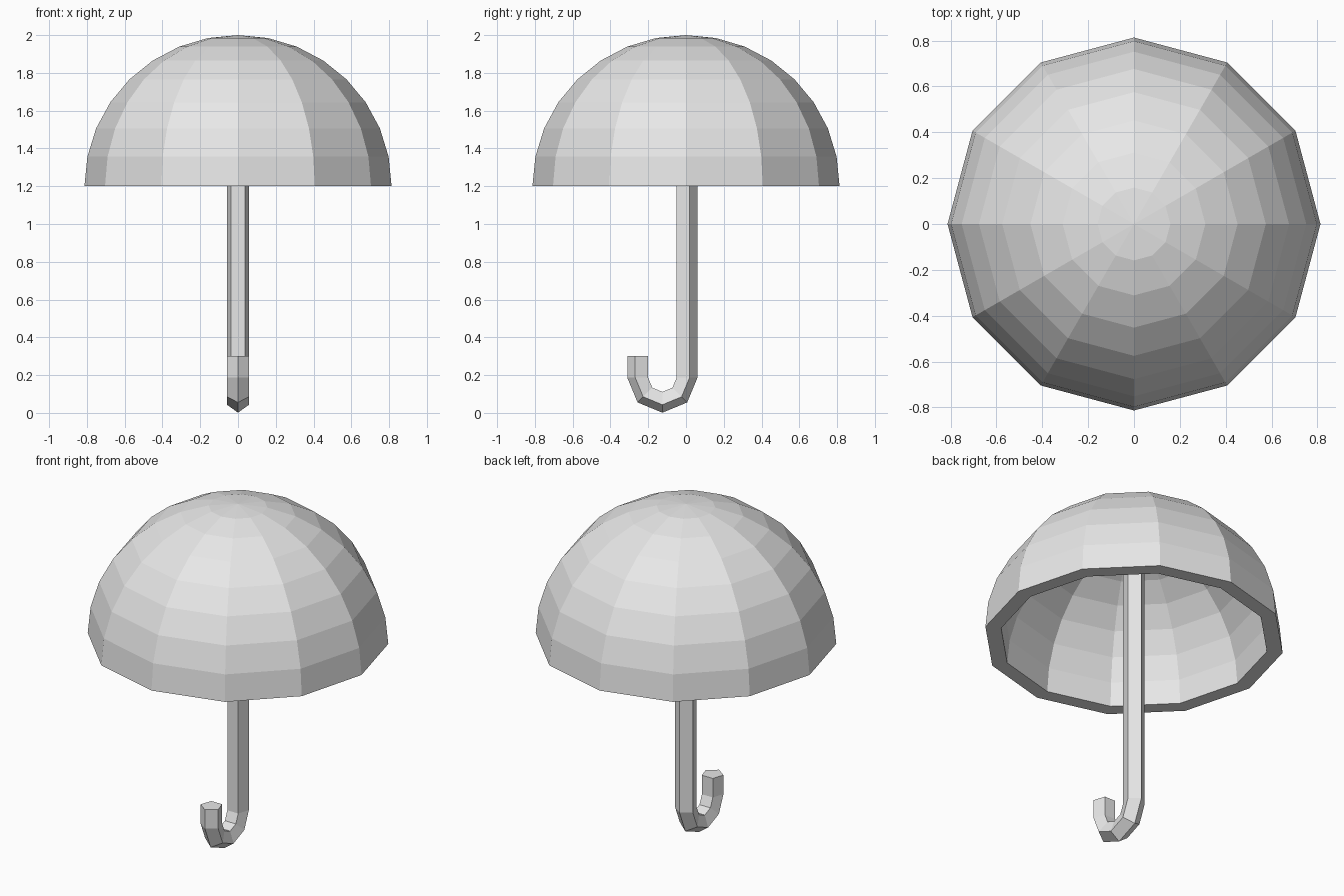
import bpy, bmesh
from math import sin, cos, pi

cube = bpy.data.objects.get("Cube")
if cube:
    bpy.data.objects.remove(cube, do_unlink=True)

grey = bpy.data.materials.new("light_grey")
grey.use_nodes = True
grey.diffuse_color = (0.8, 0.8, 0.8, 1)
grey.node_tree.nodes["Principled BSDF"].inputs["Base Color"].default_value = (0.8, 0.8, 0.8, 1)


def finish(name, bm):
    """Turn a bmesh into a flat-shaded object with outward normals."""
    bmesh.ops.recalc_face_normals(bm, faces=bm.faces)
    mesh = bpy.data.meshes.new(name)
    bm.to_mesh(mesh)
    bm.free()
    mesh.materials.append(grey)
    obj = bpy.data.objects.new(name, mesh)
    bpy.context.collection.objects.link(obj)
    return obj


# Canopy: thick hemispherical shell, its profile turned in twelve panels
RIM_Z, STEPS, PANELS = 1.2, 8, 12


def arc(radius, height):
    angles = [pi / 2 * i / STEPS for i in range(STEPS + 1)]
    return [(radius * sin(a), 0, RIM_Z + height * cos(a)) for a in angles]


bm = bmesh.new()
profile = arc(0.813, 0.8) + arc(0.727, 0.714)[::-1]
verts = [bm.verts.new(p) for p in profile]
edges = [bm.edges.new(pair) for pair in zip(verts, verts[1:])]
bmesh.ops.spin(bm, geom=verts + edges, cent=(0, 0, 0), axis=(0, 0, 1),
               angle=2 * pi, steps=PANELS)
bmesh.ops.remove_doubles(bm, verts=bm.verts, dist=0.001)
finish("canopy", bm)

# Handle: five-sided rod running down from the canopy and round into a hook
SIDES, ROD_R, BEND_R, BEND_Z = 5, 0.061, 0.125, 0.187
TOP_Z, TIP_Z = 1.93, 0.3
section = [(ROD_R * sin(2 * pi * i / SIDES), ROD_R * cos(2 * pi * i / SIDES))
           for i in range(SIDES)]
stations = [(0, TOP_Z - BEND_Z)]
stations += [(pi * i / 4, 0) for i in range(5)]
stations += [(pi, TIP_Z - BEND_Z)]

bm = bmesh.new()
rings = []
for angle, lift in stations:
    rings.append([bm.verts.new((x,
                                -BEND_R + (BEND_R + y) * cos(angle),
                                BEND_Z - (BEND_R + y) * sin(angle) + lift))
                  for x, y in section])
for a, b in zip(rings, rings[1:]):
    for i in range(SIDES):
        j = (i + 1) % SIDES
        bm.faces.new((a[i], a[j], b[j], b[i]))
bm.faces.new(rings[0])
bm.faces.new(rings[-1])
finish("hooked_handle", bm)
